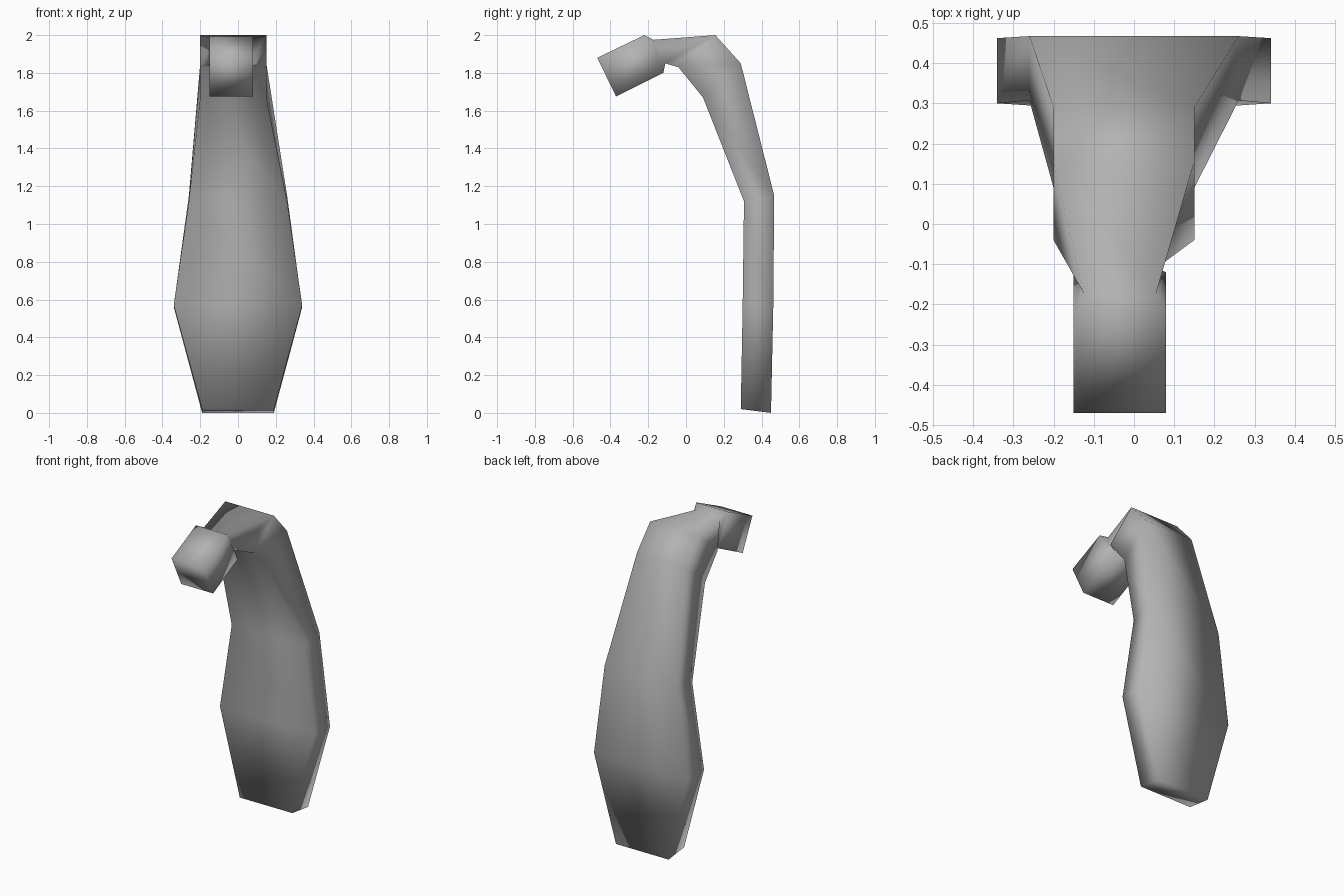
import bpy
import bmesh

if "Cube" in bpy.data.objects:
    bpy.data.objects.remove(bpy.data.objects["Cube"])

# One grey finish for the whole piece
grey = bpy.data.materials.new("plain grey")
grey.diffuse_color = (0.45, 0.45, 0.45, 1)
grey.use_nodes = True
grey.node_tree.nodes["Principled BSDF"].inputs["Base Color"].default_value = grey.diffuse_color

# Cross-sections: left x, right x, outer (y, z), inner (y, z)
sections = [
    (-0.19, 0.19, (0.45, 0.00), (0.29, 0.02)),       # lower tip
    (-0.34, 0.34, (0.462, 0.56), (0.30, 0.57)),      # widest part of the grip
    (-0.26, 0.26, (0.467, 1.15), (0.307, 1.12)),     # middle bend
    (-0.20, 0.15, (0.29, 1.85), (0.09, 1.67)),       # shoulder
    (-0.20, 0.15, (0.155, 2.00), (-0.04, 1.83)),     # top bend
    (-0.125, 0.055, (-0.172, 1.975), (-0.11, 1.85)), # neck
    (-0.15, 0.08, (-0.22, 2.00), (-0.12, 1.80)),     # back of the head
    (-0.15, 0.08, (-0.47, 1.88), (-0.37, 1.675)),    # front of the head
]

# Loft the sections into one closed, bent handle
bm = bmesh.new()
rings = []
for left, right, outer, inner in sections:
    corners = [(left, *outer), (right, *outer), (right, *inner), (left, *inner)]
    rings.append([bm.verts.new(c) for c in corners])
for a, b in zip(rings, rings[1:]):
    for i in range(4):
        j = (i + 1) % 4
        bm.faces.new((a[i], a[j], b[j], b[i]))
bm.faces.new(rings[0])
bm.faces.new(rings[-1])
bmesh.ops.recalc_face_normals(bm, faces=bm.faces)
for face in bm.faces:
    face.smooth = True

mesh = bpy.data.meshes.new("bent_handle")
bm.to_mesh(mesh)
bm.free()
mesh.materials.append(grey)
bpy.context.collection.objects.link(bpy.data.objects.new("bent_handle", mesh))
